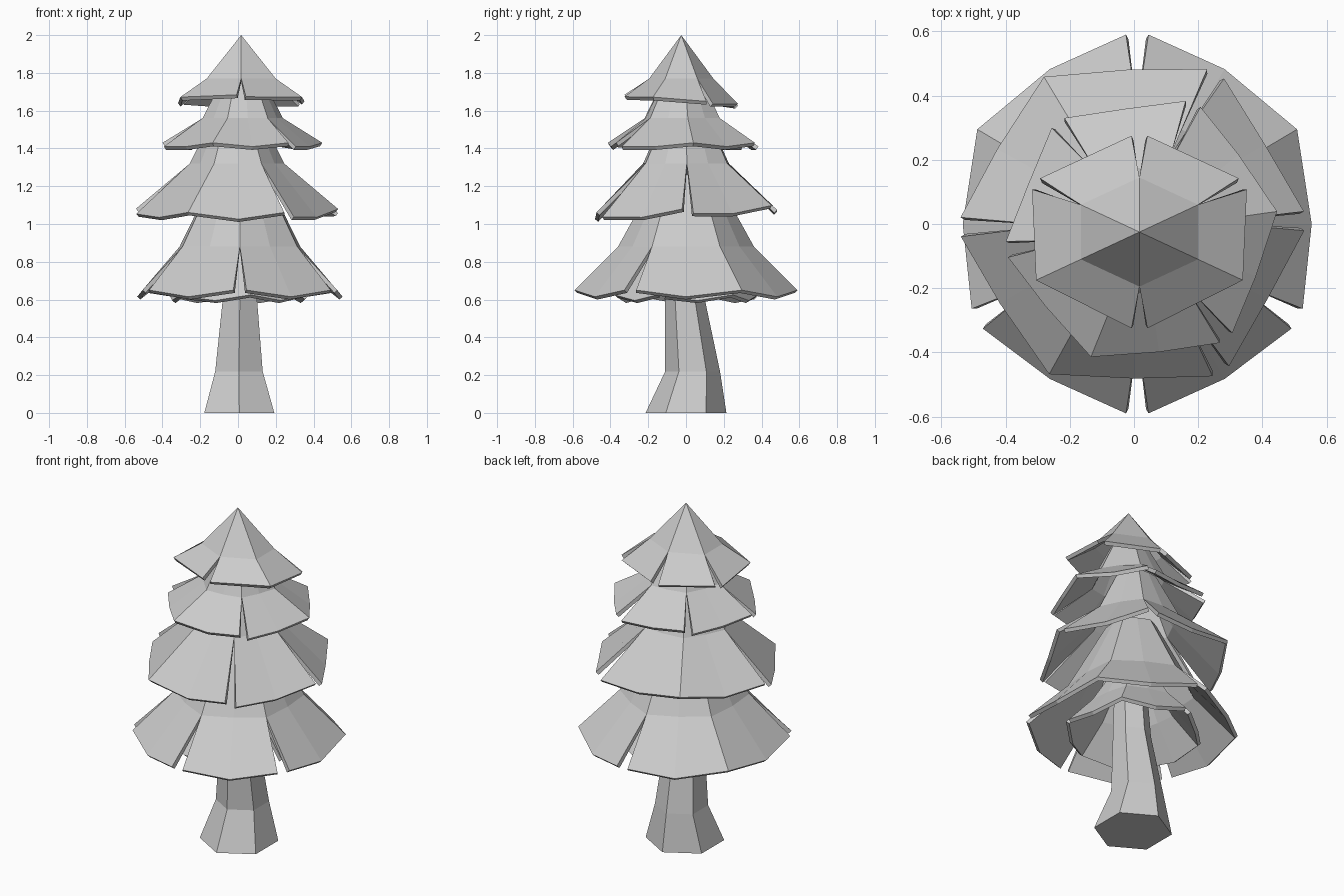
import bpy, bmesh
from math import cos, sin, radians

if "Cube" in bpy.data.objects:
    bpy.data.objects.remove(bpy.data.objects["Cube"])


def finish(bm, name):
    me = bpy.data.meshes.new(name)
    bm.to_mesh(me)
    bm.free()
    ob = bpy.data.objects.new(name, me)
    bpy.context.collection.objects.link(ob)
    return ob


def tier(name, centre, rot, rings, slits, gap, drop, mid=None, mid_dz=0.0, tilt=0.0, sx=1.0):
    """Flared six-sided skirt; rings run top to hem, slits split hem corners."""
    bm = bmesh.new()
    cx, cy = centre
    per = 2 if mid else 1                      # points per side
    n = 6 * per
    hem = len(rings) - 1

    def vert(i, level, side=0):
        r, z = rings[level]
        a = radians(rot + 360 * i / n)
        if i % per:                            # middle of a side
            r *= mid if level == hem else 0.91
            z += mid_dz if level == hem else 0
        x, y = r * cos(a), r * sin(a)
        if side:                               # one lip of a slit
            x -= side * gap * sin(a)
            y += side * gap * cos(a)
            z -= drop if side > 0 else 0
        if level == hem:
            z += tilt * y
        return bm.verts.new((cx + x * sx, cy + y, z))

    cols = []
    for i in range(n):
        upper = [vert(i, k) for k in range(hem)]
        if i % per == 0 and i // per in slits:
            left, right = vert(i, hem, -1), vert(i, hem, 1)
        else:
            left = right = vert(i, hem)
        cols.append((upper, left, right))
    for i in range(n):
        ua, _, la = cols[i]
        ub, lb, _ = cols[(i + 1) % n]
        a, b = ua + [la], ub + [lb]
        for k in range(hem):
            bm.faces.new((a[k], a[k + 1], b[k + 1], b[k]))
    bmesh.ops.remove_doubles(bm, verts=bm.verts, dist=0.003)
    ob = finish(bm, name)
    m = ob.modifiers.new("thickness", 'SOLIDIFY')
    m.thickness = 0.022
    m.offset = -1
    return ob


# Trunk: six-sided, flared at the foot and slightly bent
bm = bmesh.new()
loops = []
for x, y, z, r in [(0.007, 0, 0, 0.214), (0.005, 0.035, 0.22, 0.145),
                   (0.01, -0.005, 0.6, 0.105), (0.01, -0.02, 1.0, 0.085)]:
    loops.append([bm.verts.new((x + r * cos(radians(30 + 60 * i)),
                                y + r * sin(radians(30 + 60 * i)), z)) for i in range(6)])
for a, b in zip(loops, loops[1:]):
    for i in range(6):
        j = (i + 1) % 6
        bm.faces.new((a[i], a[j], b[j], b[i]))
bm.faces.new(loops[0][::-1])
bm.faces.new(loops[-1])
finish(bm, "trunk")

# Small skirt hidden inside the bottom tier
tier("foliage_inner", (0, 0), 40, [(0.12, 0.98), (0.24, 0.78), (0.385, 0.625)],
     {1, 3, 5}, 0.022, 0.01, mid=0.92, mid_dz=-0.03)

# Foliage tiers, bottom to top
tier("foliage_bottom", (0.01, 0), 30, [(0.15, 1.26), (0.36, 0.88), (0.59, 0.65)],
     {1, 3, 4, 5}, 0.036, 0.0, mid=0.945, mid_dz=-0.035, sx=0.975)
tier("foliage_lower", (-0.005, 0), 1, [(0.12, 1.58), (0.25, 1.32), (0.535, 1.08)],
     {0, 1, 3, 5}, 0.03, 0.025, mid=0.9, mid_dz=-0.035, tilt=0.04)
tier("foliage_upper", (0.025, -0.02), 8, [(0.10, 1.78), (0.215, 1.56), (0.425, 1.43)],
     {1, 2, 3, 5}, 0.025, 0.02, mid=0.9, mid_dz=-0.02)
tier("foliage_top", (0.017, -0.025), 30, [(0.0, 2.0), (0.17, 1.77), (0.3, 1.66)],
     {0, 1, 2, 4}, 0.02, 0.01, tilt=-0.08, sx=1.24)
